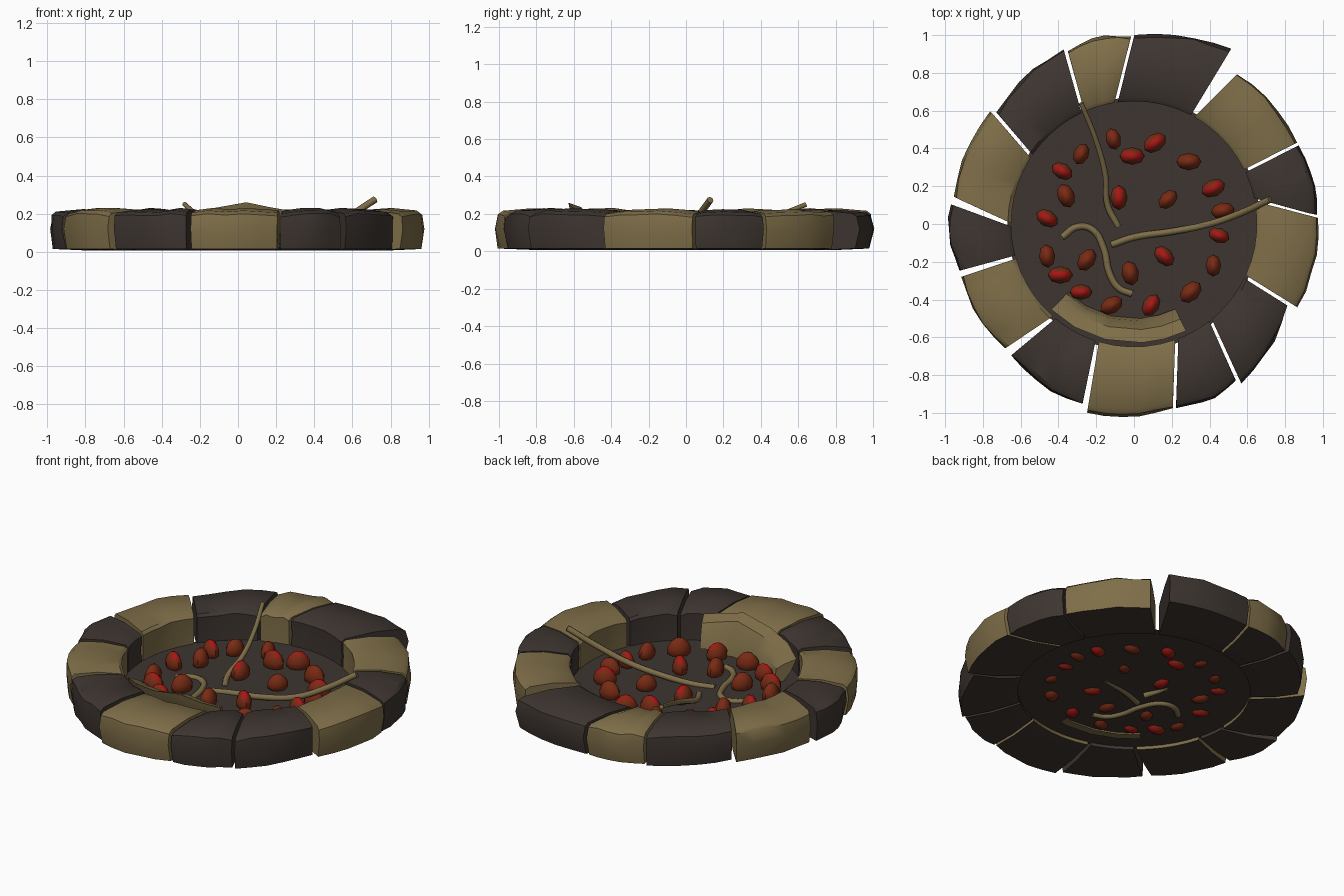
import bpy, bmesh, math, random
from mathutils import Vector, Matrix

random.seed(4)
cube = bpy.data.objects.get("Cube")
if cube:
    bpy.data.objects.remove(cube, do_unlink=True)


def material(name, r, g, b):
    mat = bpy.data.materials.new(name)
    mat.use_nodes = True
    mat.diffuse_color = (r, g, b, 1)
    bsdf = mat.node_tree.nodes["Principled BSDF"]
    bsdf.inputs["Base Color"].default_value = (r, g, b, 1)
    bsdf.inputs["Roughness"].default_value = 0.9
    return mat


TAN = material("tan stone", 0.21, 0.155, 0.065)
DARK = material("dark stone", 0.048, 0.036, 0.03)
BROWN = material("ember brown", 0.19, 0.024, 0.007)
RED = material("ember red", 0.4, 0.008, 0.007)


def finish(bm, name, mats, angle=35):
    bmesh.ops.recalc_face_normals(bm, faces=bm.faces)
    mesh = bpy.data.meshes.new(name)
    bm.to_mesh(mesh)
    bm.free()
    obj = bpy.data.objects.new(name, mesh)
    bpy.context.collection.objects.link(obj)
    for mat in mats:
        mesh.materials.append(mat)
    bpy.ops.object.select_all(action="DESELECT")
    obj.select_set(True)
    bpy.context.view_layer.objects.active = obj
    bpy.ops.object.shade_smooth_by_angle(angle=math.radians(angle))
    return obj


def polar(r, degrees):
    a = math.radians(degrees)
    return Vector((r * math.cos(a), r * math.sin(a), 0))


def skin(bm, rings):
    """Join closed rings of points into a capped solid."""
    loops = [[bm.verts.new(p) for p in ring] for ring in rings]
    count = len(loops[0])
    for low, high in zip(loops, loops[1:]):
        for i in range(count):
            j = (i + 1) % count
            bm.faces.new((low[i], low[j], high[j], high[i]))
    bm.faces.new(loops[0])
    bm.faces.new(loops[-1])


# Ring stones: radial fraction and height of the worn cross-section
SECTION = [(0, 0.02), (0.01, 0.11), (0, 0.2), (0.06, 0.215), (0.5, 0.225),
           (0.92, 0.212), (0.99, 0.195), (1.02, 0.12), (0.97, 0.015), (0.5, 0.008)]


def stone(name, mat, outer, radii, inner):
    bm = bmesh.new()
    o0, o1 = (polar(r, a) for r, a in zip(radii, outer))
    steps = 5
    rings = []
    for k in range(steps + 1):
        t = k / steps
        t_in = 0.01 + 0.98 * t
        far = o0.lerp(o1, t)
        far += far.normalized() * 0.035 * math.sin(math.pi * t)
        near = polar(0.65, inner[0] + (inner[1] - inner[0]) * t_in)
        end = k in (0, steps)
        wobble = random.uniform(-0.006, 0.006)
        ring = []
        for u, z in SECTION:
            p = near.lerp(far, u)
            p.z = z + (wobble - 0.008 * end if z > 0.15 else 0)
            if u > 0.9:
                p += far.normalized() * random.uniform(-0.008, 0.004)
            ring.append(p)
        rings.append(ring)
    skin(bm, rings)
    bm.normal_update()
    obj = finish(bm, name, [mat, DARK])
    for f in obj.data.polygons:
        if f.normal.z < -0.7:
            f.material_index = 1


# Outer start and end angles, outer radii, inner angles
STONES = [
    (TAN, (-27, 2), (0.97, 0.97), (-25, 11)),
    (DARK, (3, 25.5), (0.96, 0.96), (12, 25)),
    (TAN, (26.5, 55.5), (0.96, 0.96), (26, 61)),
    (DARK, (61, 90), (1.05, 0.99), (62, 98)),
    (TAN, (91, 111), (0.99, 0.97), (99, 114)),
    (DARK, (112, 141), (0.99, 0.93), (115, 146)),
    (TAN, (142, 171.5), (0.96, 0.96), (147, 180)),
    (DARK, (174, 195), (0.97, 0.95), (181, 195)),
    (TAN, (197, 224), (0.95, 0.95), (196, 229)),
    (DARK, (227, 254), (0.95, 0.99), (230, 252)),
    (TAN, (256, 282), (1.02, 0.99), (253, 290)),
    (DARK, (283, 303), (0.99, 0.99), (291, 308)),
    (DARK, (304, 332), (1.01, 0.92), (309, 334)),
]
for n, (mat, outer, radii, inner) in enumerate(STONES):
    stone(f"ring_stone_{n + 1}", mat, outer, radii, inner)

# Ash floor
bm = bmesh.new()
bmesh.ops.create_circle(bm, cap_ends=True, segments=40, radius=0.67,
                        matrix=Matrix.Translation((0, 0, 0.04)))
finish(bm, "ash_floor", [DARK])


# Embers: egg-shaped lumps poking through the ash
def ember(name, x, y, turn, hot):
    bm = bmesh.new()
    bmesh.ops.create_uvsphere(bm, u_segments=8, v_segments=6, radius=1)
    size = random.uniform(0.92, 1.1)
    for v in bm.verts:
        slim = 1 - 0.2 * v.co.z
        v.co = Vector((v.co.x * 0.062 * slim, v.co.y * 0.043 * slim, v.co.z * 0.058)) * size
    bm.transform(Matrix.Translation((x, y, 0.078)) @ Matrix.Rotation(math.radians(turn), 4, "Z"))
    bm.normal_update()
    for f in bm.faces:
        f.material_index = int(hot and abs(f.normal.z) > 0.6)
    finish(bm, name, [BROWN, RED], 50)


COOL = [(-0.11, 0.45, 105), (-0.28, 0.37, 65), (0.29, 0.33, 0), (-0.36, 0.15, 110),
        (0.18, 0.13, 45), (0.47, 0.07, 10), (-0.46, -0.17, 95), (-0.25, -0.19, 55),
        (0.42, -0.22, 90), (-0.02, -0.26, 100), (0.3, -0.36, 45), (-0.12, -0.43, 30)]
HOT = [(0.11, 0.43, 35), (-0.01, 0.36, 0), (-0.38, 0.28, 150), (0.42, 0.19, 25),
       (-0.08, 0.14, 90), (-0.46, 0.03, 150), (0.45, -0.06, 160), (0.16, -0.17, 135),
       (-0.39, -0.27, 0), (-0.28, -0.36, 0), (0.09, -0.43, 60)]
for hot, spots in enumerate((COOL, HOT)):
    for n, spot in enumerate(spots):
        ember(f"{'hot' if hot else 'cool'}_ember_{n + 1}", *spot, hot)


# Twigs: bevelled curves converted to meshes
def twig(name, points, thin_start=1.0):
    curve = bpy.data.curves.new(name, "CURVE")
    curve.dimensions = "3D"
    curve.bevel_depth = 0.018
    curve.bevel_resolution = 2
    curve.resolution_u = 5
    curve.use_fill_caps = True
    spline = curve.splines.new("BEZIER")
    spline.bezier_points.add(len(points) - 1)
    for i, (bp, co) in enumerate(zip(spline.bezier_points, points)):
        bp.co = co
        bp.handle_left_type = bp.handle_right_type = "AUTO"
        bp.radius = thin_start + (1 - thin_start) * i / (len(points) - 1)
    obj = bpy.data.objects.new(name, curve)
    bpy.context.collection.objects.link(obj)
    curve.materials.append(TAN)
    bpy.ops.object.select_all(action="DESELECT")
    obj.select_set(True)
    bpy.context.view_layer.objects.active = obj
    bpy.ops.object.convert(target="MESH")
    bpy.ops.object.shade_smooth_by_angle(angle=math.radians(50))


twig("back_twig", [(-0.28, 0.64, 0.25), (-0.2, 0.44, 0.17), (-0.15, 0.25, 0.1),
                   (-0.14, 0.1, 0.05), (-0.085, -0.01, 0.03)], 0.7)
twig("long_twig", [(-0.12, -0.11, 0.04), (0, -0.07, 0.045), (0.2, -0.04, 0.06),
                   (0.4, 0, 0.1), (0.57, 0.06, 0.18), (0.72, 0.13, 0.275)])
twig("crooked_twig", [(-0.38, -0.07, 0.04), (-0.3, -0.015, 0.04), (-0.22, -0.03, 0.04),
                      (-0.16, -0.13, 0.04), (-0.13, -0.26, 0.04), (-0.08, -0.34, 0.04),
                      (-0.01, -0.37, 0.04)])

# Bark slab leaning on the inner wall, highest near its middle
bm = bmesh.new()
rings = []
for angle, top in [(226, 0.17), (240, 0.2), (256, 0.225), (274, 0.26), (285, 0.235), (296, 0.215)]:
    low = 0.03 if angle < 280 else 0.06
    ring = []
    for r, z in [(0.63, top), (0.56, top - 0.025), (0.515, 0.12), (0.5, low), (0.55, low), (0.6, 0.1)]:
        p = polar(r, angle)
        p.z = z
        ring.append(p)
    rings.append(ring)
skin(bm, rings)
finish(bm, "bark_slab", [TAN])
